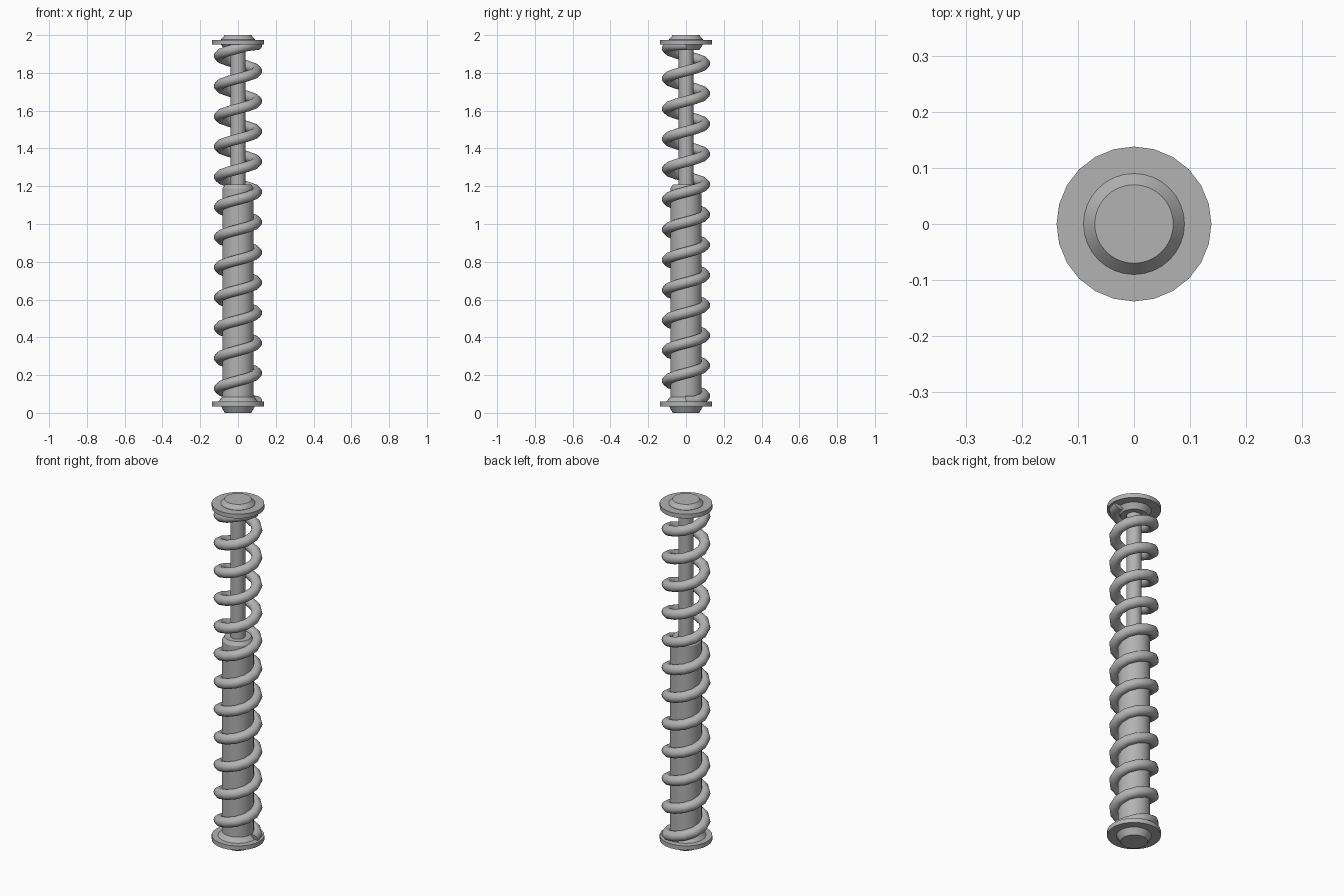
import bpy, bmesh, math

if "Cube" in bpy.data.objects:
    bpy.data.objects.remove(bpy.data.objects["Cube"])

grey = bpy.data.materials.new("dark_grey")
grey.diffuse_color = (.45, .45, .45, 1)
grey.use_nodes = True
grey.node_tree.nodes["Principled BSDF"].inputs["Base Color"].default_value = grey.diffuse_color


def finish(name, bm):
    bmesh.ops.recalc_face_normals(bm, faces=bm.faces)
    mesh = bpy.data.meshes.new(name)
    bm.to_mesh(mesh)
    bm.free()
    mesh.materials.append(grey)
    ob = bpy.data.objects.new(name, mesh)
    bpy.context.collection.objects.link(ob)
    bpy.ops.object.select_all(action='DESELECT')
    ob.select_set(True)
    bpy.context.view_layer.objects.active = ob
    bpy.ops.object.shade_smooth_by_angle(angle=math.radians(32))
    return ob


def skin(name, rings):
    # join successive rings of points into a capped tube
    bm = bmesh.new()
    loops = [[bm.verts.new(p) for p in ring] for ring in rings]
    n = len(loops[0])
    for a, b in zip(loops, loops[1:]):
        for i in range(n):
            j = (i + 1) % n
            bm.faces.new((a[i], a[j], b[j], b[i]))
    bm.faces.new(loops[0])
    bm.faces.new(loops[-1])
    return finish(name, bm)


def lathe(name, profile, sides):
    angles = [2 * math.pi * i / sides for i in range(sides)]
    return skin(name, [[(r * math.cos(a), r * math.sin(a), z) for a in angles]
                       for r, z in profile])


# end plates and their tapered bosses
lathe("lower_plate", [(.138, .035), (.138, .06)], 24)
lathe("lower_boss", [(.07, 0), (.09, .035), (.105, .06), (.083, .085)], 32)
lathe("upper_plate", [(.138, 1.95), (.138, 1.975)], 24)
lathe("upper_boss", [(.07, 1.92), (.09, 1.95), (.09, 1.977), (.07, 2.0)], 32)

# damper body with chamfered top, and piston rod
lathe("damper_body", [(.083, .06), (.083, 1.188), (.07, 1.208)], 32)
lathe("piston_rod", [(.039, 1.2), (.039, 1.93)], 24)

# coil spring: a round wire wound into a helix, ends seated in the plates
R, WIRE, PITCH, STEPS, SIDES, TURNS = .1, .028, .16, 12, 16, 12
slope = math.atan2(PITCH, 2 * math.pi * R)
rings = []
for k in range(TURNS * STEPS + 1):
    t = k / STEPS
    a = 2 * math.pi * t
    z = min(max(.05 + PITCH * t, .063), 1.947)
    ring = []
    for s in range(SIDES):
        c = 2 * math.pi * s / SIDES
        u, v = WIRE * math.cos(c), WIRE * math.sin(c)
        r, back = R + u, v * math.sin(slope)
        ring.append((r * math.cos(a) + back * math.sin(a),
                     r * math.sin(a) - back * math.cos(a),
                     z + v * math.cos(slope)))
    rings.append(ring)
spring = skin("coil_spring", rings)
spring.data.shade_smooth()
